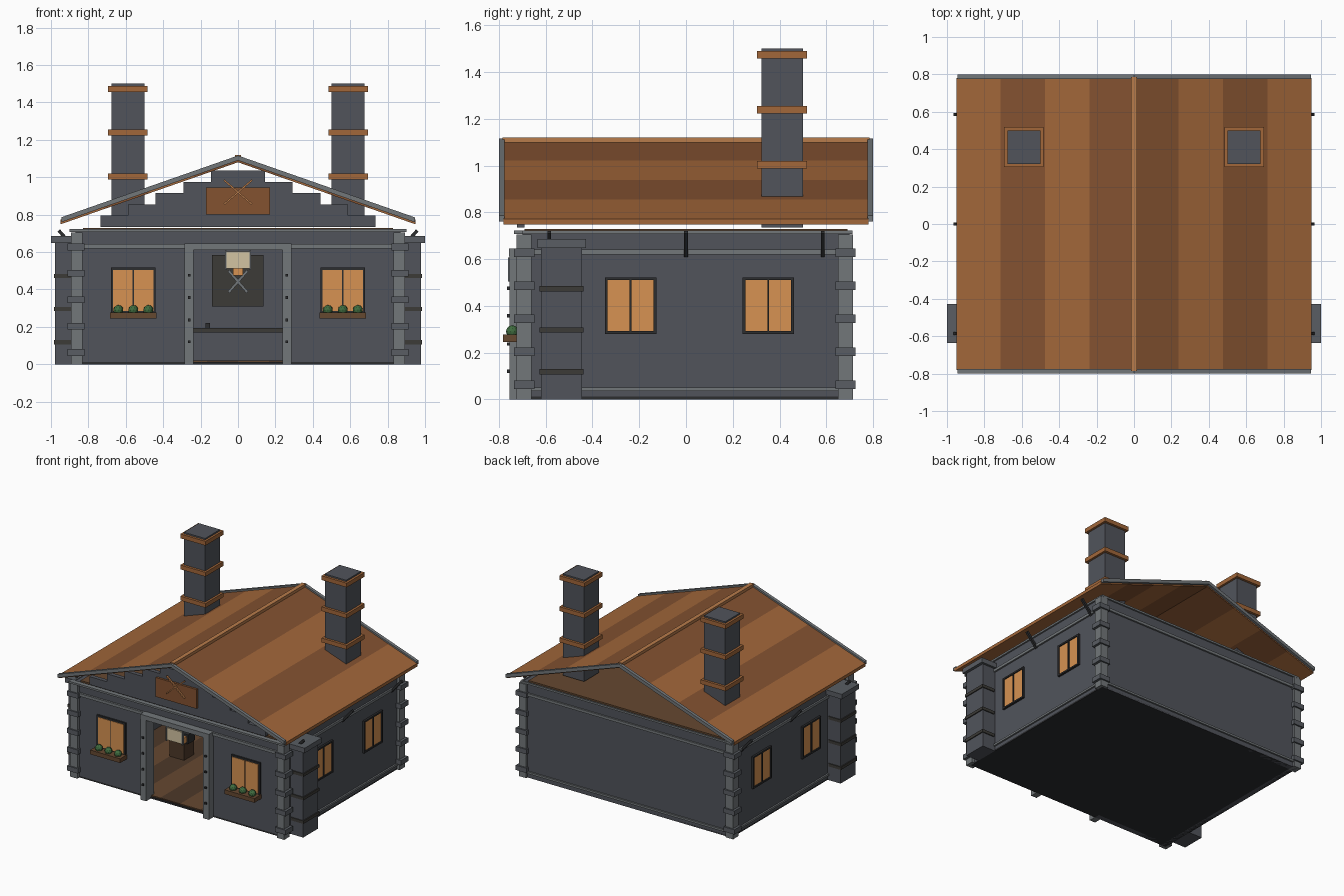
import bpy, bmesh, math
from mathutils import Vector

if "Cube" in bpy.data.objects:
    bpy.data.objects.remove(bpy.data.objects["Cube"])


def mat(name, r, g, b):
    m = bpy.data.materials.new(name)
    m.diffuse_color = (r, g, b, 1)
    m.use_nodes = True
    m.node_tree.nodes["Principled BSDF"].inputs["Base Color"].default_value = m.diffuse_color
    return m


STONE = mat("stone", .082, .088, .105)
TRIM = mat("trim_grey", .17, .185, .195)
QUOIN = mat("quoin_grey", .10, .11, .125)
DARK = mat("dark_iron", .025, .026, .028)
SOOT = mat("soot", .045, .043, .038)
COPPER = mat("copper", .36, .135, .042)
COPPER_D = mat("copper_dark", .23, .085, .03)
RIDGE = mat("copper_light", .48, .20, .07)
GLOW = mat("window_glow", .68, .29, .085)
WOOD = mat("wood", .13, .065, .03)
WOOD_D = mat("wood_dark", .075, .04, .022)
GREEN = mat("leaf", .05, .15, .05)
CREAM = mat("cream", .65, .55, .36)


def finish(name, bm, m):
    bmesh.ops.recalc_face_normals(bm, faces=bm.faces)
    me = bpy.data.meshes.new(name)
    bm.to_mesh(me)
    bm.free()
    me.materials.append(m)
    ob = bpy.data.objects.new(name, me)
    bpy.context.collection.objects.link(ob)
    return ob


def prism(name, prof, y0, y1, m):
    """Extrude an (x, z) profile from y0 to y1."""
    bm = bmesh.new()
    f = bm.faces.new([bm.verts.new((x, y0, z)) for x, z in prof])
    ext = bmesh.ops.extrude_face_region(bm, geom=[f])["geom"]
    bmesh.ops.translate(bm, vec=(0, y1 - y0, 0),
                        verts=[v for v in ext if isinstance(v, bmesh.types.BMVert)])
    return finish(name, bm, m)


def box(name, x0, x1, y0, y1, z0, z1, m):
    return prism(name, [(x0, z0), (x1, z0), (x1, z1), (x0, z1)], y0, y1, m)


def bar(name, x0, z0, x1, z1, w, ya, yb, m):
    """Straight bar of width w between two (x, z) points."""
    d = Vector((x1 - x0, z1 - z0)).normalized() * w / 2
    n = (-d.y, d.x)
    return prism(name, [(x0 + n[0], z0 + n[1]), (x1 + n[0], z1 + n[1]),
                        (x1 - n[0], z1 - n[1]), (x0 - n[0], z0 - n[1])], ya, yb, m)


def ball(name, x, y, z, r, m):
    bm = bmesh.new()
    bmesh.ops.create_icosphere(bm, subdivisions=2, radius=r)
    bmesh.ops.translate(bm, vec=(x, y, z), verts=bm.verts)
    return finish(name, bm, m)


WX, WY = .87, .70     # outer wall faces

# Floor, planks and ceiling
box("floor_slab", -WX, WX, -WY, WY, 0, .012, DARK)
for i in range(10):
    x = -.83 + i * .166
    box("floor_plank", x, x + .166, -.69, .66, .012, .02, WOOD if i % 2 else WOOD_D)
box("ceiling", -.83, .83, -.69, .69, .71, .728, WOOD)

# Walls with a doorway in front
box("back_wall", -WX, WX, WY - .04, WY, 0, .715, STONE)
box("front_wall_over_door", -.25, .25, -WY, -WY + .04, .61, .715, STONE)
for s in (-1, 1):
    box("front_wall", s * .24, s * WX, -WY, -WY + .04, 0, .715, STONE)
    box("side_wall", s * (WX - .04), s * WX, -WY, WY, 0, .715, STONE)
    # Side bands and wall plate
    for z0, z1 in ((.035, .05), (.62, .64), (.708, .722)):
        box("side_band", s * WX, s * (WX + .012), -WY, WY, z0, z1, TRIM)
    # Front and back bands
    for z0, z1 in ((.62, .642), (.708, .722)):
        box("front_band", s * .24, s * .9, -.715, -WY, z0, z1, TRIM)
for z0, z1 in ((.035, .05), (.62, .64), (.708, .722)):
    box("back_band", -.88, .88, WY, WY + .012, z0, z1, TRIM)
box("front_plate", -.9, .9, -.735, -WY, .708, .722, TRIM)

# Corner posts with projecting blocks
for s in (-1, 1):
    for y0, y1 in ((-.725, -.66), (.65, .715)):
        box("corner_post", s * .832, s * .893, y0, y1, 0, .705, TRIM)
        for i in range(5):
            z = .045 + i * .141
            box("corner_block", s * .822, s * .912, y0 - .01, y1 + .011, z, z + .036, QUOIN)

# Side buttresses with iron bands and cap
for s in (-1, 1):
    box("buttress", s * .86, s * .978, -.62, -.445, 0, .65, STONE)
    for z in (.107, .285, .462):
        box("buttress_band", s * .88, s * .985, -.627, -.438, z, z + .022, SOOT)
    box("buttress_cap", s * .86, s * 1.0, -.635, -.428, .648, .685, QUOIN)
    # Eave brackets
    for y in (-.585, 0, .585):
        bar("eave_bracket", s * .87, .615, s * .958, .715, .018, y - .008, y + .008, DARK)

# Door frame, lintel and bolts
for s in (-1, 1):
    box("door_post", s * .238, s * .285, -.755, -.66, 0, .612, TRIM)
    for z in (.12, .237, .357, .475):
        box("door_bolt", s * .254, s * .268, -.765, -.755, z - .007, z + .007, DARK)
box("door_lintel", -.287, .287, -.757, -.66, .61, .645, TRIM)

# Hanging sign in the doorway with small lamp
box("hanging_sign", -.062, .062, -.758, -.745, .512, .602, CREAM)
for s in (-1, 1):
    box("sign_edge", s * .062, s * .07, -.762, -.741, .505, .607, TRIM)
box("lamp", -.028, .028, -.70, -.65, .475, .52, GLOW)

# Front windows with flower boxes
for s in (-1, 1):
    xc = s * .56
    box("front_window_frame", xc - .12, xc + .12, -.712, -.65, .275, .518, DARK)
    for t in (-1, 1):
        box("front_window_pane", xc + t * .004, xc + t * .108, -.716, -.648, .285, .505, GLOW)
    box("flower_box", xc - .125, xc + .125, -.783, -.70, .246, .278, WOOD)
    for t in (-1, 0, 1):
        ball("shrub", xc + t * .08, -.743, .29, .027, GREEN)

# Side windows
for s in (-1, 1):
    for yc in (-.237, .352):
        y0, y1, z0, z1 = yc - .11, yc + .11, .28, .522
        for a, b in ((y0, y0 + .012), (y1 - .012, y1), (yc - .004, yc + .004)):
            box("side_window_stile", s * .82, s * .885, a, b, z0, z1, DARK)
        for c in (z0, z1 - .012):
            box("side_window_rail", s * .82, s * .885, y0, y1, c, c + .012, DARK)
        box("side_window_pane", s * .825, s * .877, y0 + .01, y1 - .01, z0 + .01, z1 - .01, GLOW)

# Roof: four strips per slope, barge boards, ridge
K = .332 / .95


def slope(name, s, xa, xb, top, bot, y0, y1, m):
    prism(name, [(s * xa, top - K * xa), (s * xb, top - K * xb),
                 (s * xb, bot - K * xb), (s * xa, bot - K * xa)], y0, y1, m)


for s in (-1, 1):
    for i in range(4):
        w = .2375
        slope("roof_strip", s, i * w, (i + 1) * w, 1.104, 1.08, -.78, .78, COPPER if i % 2 else COPPER_D)
    for y in (-.788, .788):
        slope("barge_board", s, 0, .945, 1.116, 1.09, y - .012, y + .012, TRIM)
box("ridge_cap", -.016, .016, -.785, .785, 1.095, 1.12, RIDGE)

# Stepped front gable with signboard and crossed tools
for i in range(5):
    h = .735 - i * .1475
    box("gable_step", -h, h, -.722, -.69, .735 + i * .06, .795 + i * .06, STONE)
box("sign_board", -.17, .17, -.738, -.72, .80, .945, COPPER_D)
for s in (-1, 1):
    bar("sign_tool", -s * .075, .855, s * .075, .985, .009, -.75, -.737, RIDGE)

# Chimneys with copper bands
for s in (-1, 1):
    box("chimney", s * .5, s * .677, .322, .5, .735, 1.50, STONE)
    for z in (.988, 1.223, 1.457):
        box("chimney_band", s * .484, s * .694, .304, .518, z, z + .032, COPPER)

# Interior: workbench, tool board, crossed tools
box("workbench_top", -.45, .45, .42, .64, .17, .195, SOOT)
for s in (-1, 1):
    box("workbench_leg", s * .38, s * .43, .44, .62, .02, .17, WOOD_D)
    bar("wall_tool", -s * .05, .385, s * .05, .50, .014, .63, .645, TRIM)
box("small_tool", -.175, -.15, .5, .53, .195, .22, DARK)
box("tool_board", -.14, .135, .645, .665, .31, .585, SOOT)
# Anvil on a block at the left
box("anvil_block", -.5, -.38, -.1, .02, .02, .14, WOOD_D)
box("anvil_body", -.52, -.36, -.08, 0, .14, .21, DARK)
